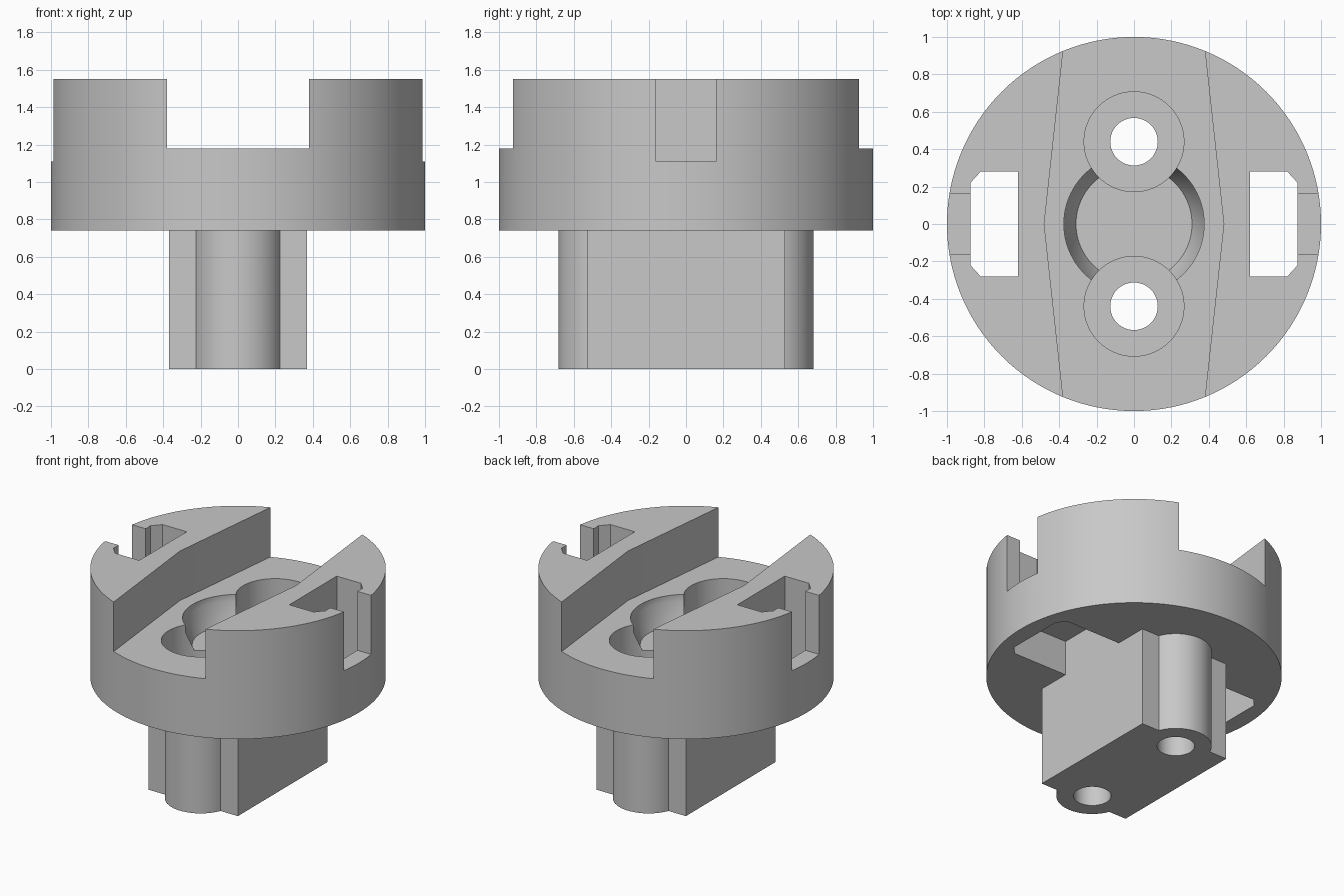
import bpy, bmesh, math

cube = bpy.data.objects.get("Cube")
if cube:
    bpy.data.objects.remove(cube, do_unlink=True)

grey = bpy.data.materials.new("plain grey")
grey.use_nodes = True
colour = (0.58, 0.58, 0.58, 1)
grey.diffuse_color = colour
grey.node_tree.nodes["Principled BSDF"].inputs["Base Color"].default_value = colour


def loft(name, layers):
    """Closed solid through stacked outlines, each given as (points, z)."""
    bm = bmesh.new()
    rings = [[bm.verts.new((x, y, z)) for x, y in pts] for pts, z in layers]
    n = len(rings[0])
    for low, high in zip(rings, rings[1:]):
        for i in range(n):
            j = (i + 1) % n
            bm.faces.new((low[i], low[j], high[j], high[i]))
    bm.faces.new(rings[0][::-1])
    bm.faces.new(rings[-1])
    bmesh.ops.recalc_face_normals(bm, faces=bm.faces)
    mesh = bpy.data.meshes.new(name)
    bm.to_mesh(mesh)
    bm.free()
    mesh.materials.append(grey)
    obj = bpy.data.objects.new(name, mesh)
    bpy.context.collection.objects.link(obj)
    return obj


def prism(name, pts, z0, z1):
    return loft(name, [(pts, z0), (pts, z1)])


def circle(r, y=0, n=96):
    return [(r * math.cos(math.tau * i / n), y + r * math.sin(math.tau * i / n)) for i in range(n)]


def rect(x0, x1, y):
    return [(x0, -y), (x1, -y), (x1, y), (x0, y)]


def flip(pts, side):
    return [(x * side, y) for x, y in pts]


def combine(target, tool, operation):
    mod = target.modifiers.new("combine", 'BOOLEAN')
    mod.operation = operation
    mod.solver = 'EXACT'
    mod.object = tool
    bpy.context.view_layer.objects.active = target
    bpy.ops.object.modifier_apply(modifier=mod.name)
    bpy.data.objects.remove(tool, do_unlink=True)


# Round head with the rectangular stem and its two rounded posts
body = prism("connector_body", circle(1, n=128), 0.74, 1.55)
combine(body, prism("stem", rect(-0.37, 0.37, 0.53), 0, 0.8), 'UNION')
for y in (-0.44, 0.44):
    combine(body, prism("post", circle(0.243, y, 64), 0, 0.8), 'UNION')

# Open channel across the head, widest in the middle
channel = [(0.48, 0), (0.36, 1.1), (-0.36, 1.1), (-0.48, 0), (-0.36, -1.1), (0.36, -1.1)]
cutters = [prism("channel", channel, 1.18, 1.8)]

# Central tapered recess
cutters.append(loft("recess", [(circle(0.31), 0.98), (circle(0.375), 1.13), (circle(0.375), 1.3)]))

# Screw wells and through holes
for y in (-0.44, 0.44):
    cutters.append(prism("well", circle(0.267, y, 64), 0.85, 1.3))
    cutters.append(prism("screw_hole", circle(0.127, y, 48), -0.2, 1.3))

# Side slots, with an undercut pocket below and a notch in the rim
slot = [(0.62, -0.28), (0.82, -0.28), (0.875, -0.22), (0.875, 0.22), (0.82, 0.28), (0.62, 0.28)]
for side in (-1, 1):
    cutters.append(prism("slot", flip(slot, side), 0.6, 1.8))
    cutters.append(prism("pocket", flip(rect(0.37, 0.7, 0.28), side), 0.6, 1.0))
    cutters.append(prism("rim_notch", flip(rect(0.8, 1.2, 0.16), side), 1.11, 1.8))

for cutter in cutters:
    combine(body, cutter, 'DIFFERENCE')

# Smooth round walls, crisp edges
bpy.ops.object.select_all(action='DESELECT')
body.select_set(True)
bpy.context.view_layer.objects.active = body
bpy.ops.object.shade_smooth_by_angle(angle=math.radians(25))
